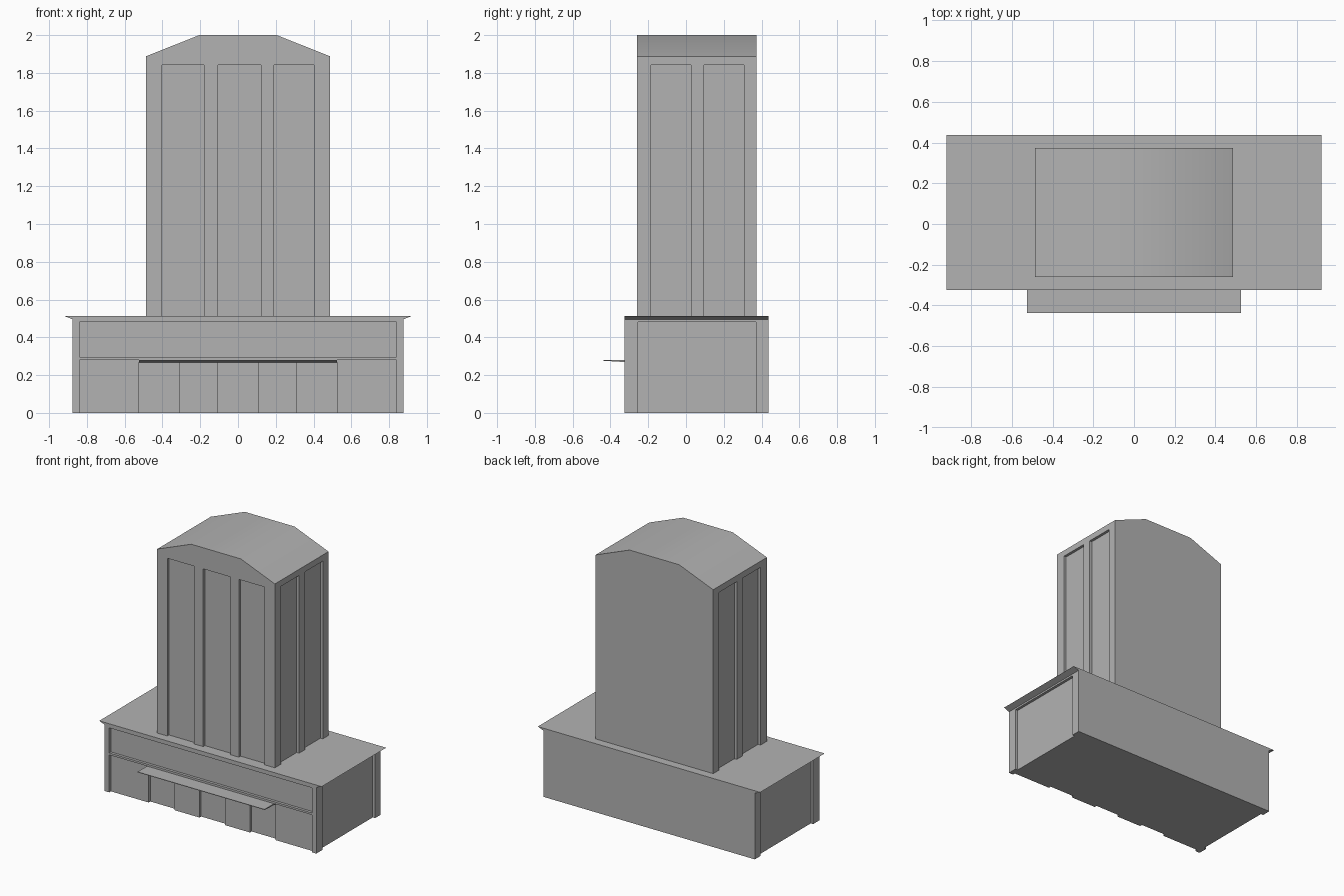
import bpy
import bmesh

if "Cube" in bpy.data.objects:
    bpy.data.objects.remove(bpy.data.objects["Cube"], do_unlink=True)

stone = bpy.data.materials.new("grey_stone")
stone.use_nodes = True
GREY = (0.45, 0.45, 0.45, 1)
stone.diffuse_color = GREY
stone.node_tree.nodes["Principled BSDF"].inputs["Base Color"].default_value = GREY

DEPTH = 0.02


def finish(name, bm):
    bmesh.ops.recalc_face_normals(bm, faces=bm.faces)
    mesh = bpy.data.meshes.new(name)
    bm.to_mesh(mesh)
    bm.free()
    mesh.materials.append(stone)
    obj = bpy.data.objects.new(name, mesh)
    bpy.context.collection.objects.link(obj)
    return obj


def extrude_profile(name, profile, vector, start=(0, 0, 0)):
    """Extrude a closed outline of 3D points along a vector."""
    bm = bmesh.new()
    face = bm.faces.new([bm.verts.new(p) for p in profile])
    bmesh.ops.translate(bm, verts=face.verts[:], vec=start)
    moved = bmesh.ops.extrude_face_region(bm, geom=[face], use_keep_orig=True)["geom"]
    bmesh.ops.translate(bm, vec=vector, verts=[v for v in moved if isinstance(v, bmesh.types.BMVert)])
    return finish(name, bm)


def mirrored(half):
    """Complete an x-z half outline (bottom to top) across x = 0."""
    return [(x, 0, z) for x, z in half] + [(-x, 0, z) for x, z in reversed(half)]


def recess(target, x, y, z):
    """Cut a box, given as three ranges, out of the target."""
    outline = [(x[0], y[0], z[0]), (x[1], y[0], z[0]), (x[1], y[1], z[0]), (x[0], y[1], z[0])]
    cutter = extrude_profile("cutter", outline, (0, 0, z[1] - z[0]))
    cutter.hide_render = True
    cut = target.modifiers.new("recess", "BOOLEAN")
    cut.operation = "DIFFERENCE"
    cut.solver = "EXACT"
    cut.object = cutter
    bpy.context.view_layer.objects.active = target
    bpy.ops.object.modifier_apply(modifier=cut.name)
    bpy.data.objects.remove(cutter, do_unlink=True)


def side_recess(target, half_width, y, z):
    """Cut the same recess in the left and right walls."""
    recess(target, (half_width - DEPTH, half_width + 0.01), y, z)
    recess(target, (-half_width - 0.01, -half_width + DEPTH), y, z)


# Podium with flared eaves at both ends
P_FRONT, P_BACK, P_HALF, P_TOP = -0.325, 0.437, 0.875, 0.513
podium = extrude_profile(
    "podium", mirrored([(P_HALF, 0), (P_HALF, 0.495), (0.92, P_TOP)]),
    (0, P_BACK - P_FRONT, 0), (0, P_FRONT, 0))
face_back = P_FRONT + DEPTH
recess(podium, (-0.838, 0.838), (P_FRONT - 0.1, face_back), (0.295, 0.482))
recess(podium, (-0.838, 0.838), (P_FRONT - 0.1, face_back), (-0.1, 0.28))
side_recess(podium, P_HALF, (-0.253, 0.37), (-0.1, 0.482))

# Door bays set deeper in the lower front wall
for left, right in ((-0.525, -0.312), (-0.105, 0.105), (0.312, 0.525)):
    recess(podium, (left, right), (P_FRONT - 0.1, face_back + DEPTH), (-0.1, 0.267))

# Thin wedge canopy above the doors
extrude_profile(
    "entrance_canopy",
    [(0, -0.437, 0.28), (0, face_back, 0.28), (0, face_back, 0.267), (0, P_FRONT, 0.269), (0, -0.437, 0.276)],
    (1.05, 0, 0), (-0.525, 0, 0))

# Tower with a three-sided vaulted roof
T_FRONT, T_BACK, T_HALF = -0.26, 0.374, 0.487
tower = extrude_profile(
    "tower", mirrored([(T_HALF, 0.505), (T_HALF, 1.888), (0.205, 2.0)]),
    (0, T_BACK - T_FRONT, 0), (0, T_FRONT, 0))

# Tall window panels on the front and both sides
for left, right in ((-0.403, -0.18), (-0.106, 0.121), (0.19, 0.403)):
    recess(tower, (left, right), (T_FRONT - 0.1, T_FRONT + DEPTH), (0.4, 1.842))
for near, far in ((-0.185, 0.026), (0.095, 0.307)):
    side_recess(tower, T_HALF, (near, far), (0.4, 1.842))

# Soften only the shallow roof folds
bpy.ops.object.select_all(action="DESELECT")
tower.select_set(True)
bpy.context.view_layer.objects.active = tower
bpy.ops.object.shade_smooth_by_angle(angle=0.52)
